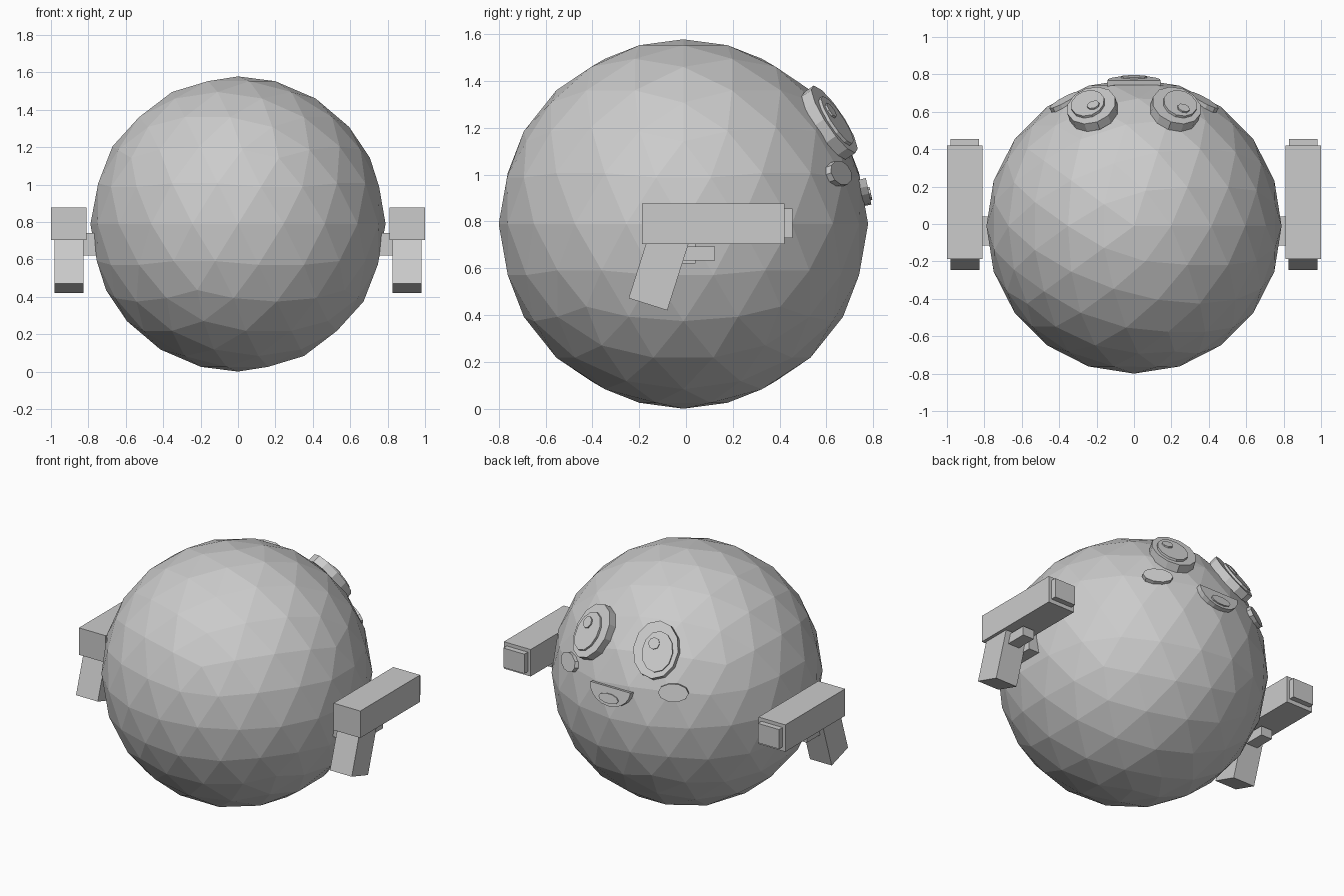
import bpy, bmesh, math
from mathutils import Vector, Matrix

if "Cube" in bpy.data.objects:
    bpy.data.objects.remove(bpy.data.objects["Cube"])

grey = bpy.data.materials.new("plain_grey")
grey.diffuse_color = (0.6, 0.6, 0.6, 1)
grey.use_nodes = True
grey.node_tree.nodes["Principled BSDF"].inputs["Base Color"].default_value = grey.diffuse_color

R = 0.789
C = Vector((0, -0.011, R))


def finish(name, bm):
    bmesh.ops.recalc_face_normals(bm, faces=bm.faces)
    me = bpy.data.meshes.new(name)
    bm.to_mesh(me)
    bm.free()
    me.materials.append(grey)
    ob = bpy.data.objects.new(name, me)
    bpy.context.collection.objects.link(ob)
    return ob


def prism(name, pts, frame, w0, w1):
    """Extrude a 2D outline between depths w0 and w1 along the frame's third axis."""
    bm = bmesh.new()
    lo, hi = ([bm.verts.new(frame @ Vector((a, b, w))) for a, b in pts] for w in (w0, w1))
    bm.faces.new(lo)
    bm.faces.new(hi)
    n = len(pts)
    for i in range(n):
        j = (i + 1) % n
        bm.faces.new((lo[i], lo[j], hi[j], hi[i]))
    return finish(name, bm)


def box(name, x, y, z):
    return prism(name, [(x[0], y[0]), (x[1], y[0]), (x[1], y[1]), (x[0], y[1])],
                 Matrix.Identity(4), *z)


def radial_frame(direction):
    """Frame at the ball centre whose third axis points outward along direction."""
    n = Vector(direction).normalized()
    r = n.cross(Vector((0, 0, 1))).normalized()
    u = r.cross(n)
    return Matrix.Translation(C) @ Matrix((r, u, n)).transposed().to_4x4()


def ellipse(rx, rz, n, cx=0, cz=0, start=0, sweep=2 * math.pi):
    count = n if sweep > 6 else n + 1
    return [(cx + rx * math.cos(start + sweep * i / n),
             cz + rz * math.sin(start + sweep * i / n)) for i in range(count)]


# round body
bm = bmesh.new()
bmesh.ops.create_icosphere(bm, subdivisions=3, radius=R, matrix=Matrix.Translation(C))
finish("body", bm)

for s, side in ((1, "right"), (-1, "left")):
    # eye: rim disc, pupil and small highlight
    f = radial_frame((s * 0.222, 0.626, 0.434))
    px, pz = s * 0.014, -0.012
    prism(side + "_eye", ellipse(0.135, 0.172, 12), f, 0.766, 0.818)
    prism(side + "_pupil", ellipse(0.092, 0.122, 12, px, pz), f, 0.81, 0.832)
    prism(side + "_eye_highlight", ellipse(0.034, 0.036, 8, px + 0.025, pz + 0.045), f, 0.826, 0.841)

    # cheek
    f = radial_frame((s * 0.37, 0.667, 0.216))
    prism(side + "_cheek", ellipse(0.09, 0.055, 10), f, 0.77, 0.802)

    # blaster, with the stub that joins it to the body
    def sx(a, b):
        return sorted((s * a, s * b))
    box(side + "_hand", sx(0.70, 0.83), (-0.115, 0.04), (0.62, 0.74))
    box(side + "_barrel", sx(0.81, 1.0), (-0.187, 0.42), (0.704, 0.877))
    box(side + "_muzzle", sx(0.83, 0.98), (0.40, 0.455), (0.73, 0.855))
    box(side + "_trigger", sx(0.865, 0.945), (-0.02, 0.123), (0.634, 0.693))
    side_frame = Matrix(((0, 0, 1, 0), (1, 0, 0, 0), (0, 1, 0, 0), (0, 0, 0, 1)))
    prism(side + "_grip", [(-0.163, 0.73), (-0.245, 0.472), (-0.08, 0.42), (0.019, 0.73)],
          side_frame, *sx(0.825, 0.98))

# smiling mouth and tongue
f = radial_frame((0, 0.77, 0.16))
prism("mouth", ellipse(0.143, 0.115, 10, 0, 0.033, math.pi, math.pi), f, 0.765, 0.803)
prism("tongue", ellipse(0.07, 0.03, 10, 0, -0.035), f, 0.79, 0.811)
